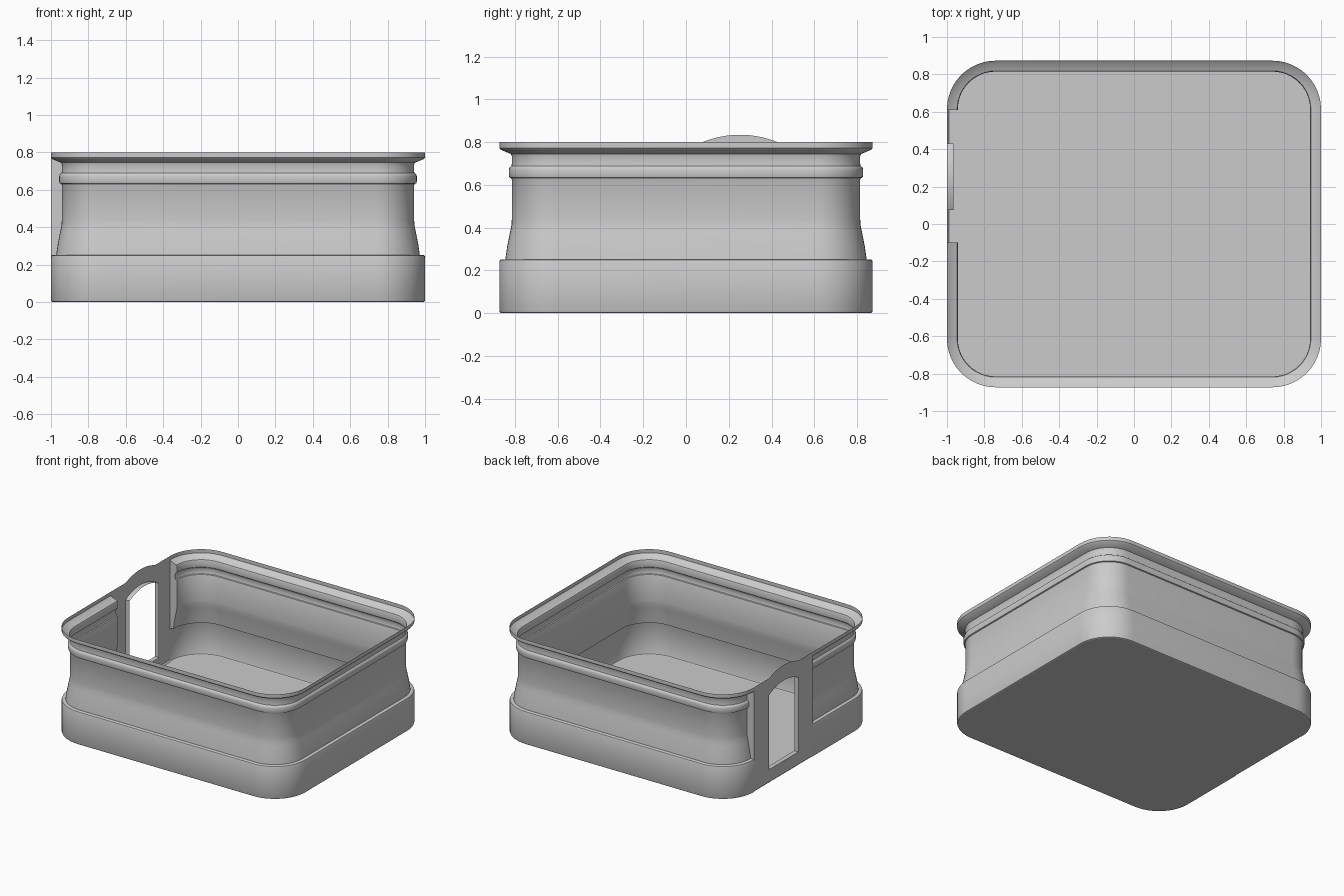
import bpy, bmesh, math
from mathutils import Vector

if "Cube" in bpy.data.objects:
    bpy.data.objects.remove(bpy.data.objects["Cube"])

HX, HY, R = 1.0, 0.873, 0.26        # half sizes and corner radius in plan
P0, P1 = -0.10, 0.61                # flat door panel span on the left side
D0, D1 = 0.075, 0.43                # doorway span
SILL, TOP = 0.105, 0.80
MID = (D0 + D1) / 2

# wall profile: (inset from outer face, height)
PROFILE = [(0.01, 0), (0.003, 0.003), (0, 0.01), (0, 0.242), (0.003, 0.249), (0.01, 0.252),
           (0.028, 0.252), (0.036, 0.31), (0.050, 0.38), (0.057, 0.415), (0.058, 0.44),
           (0.058, 0.625), (0.055, 0.632), (0.047, 0.635), (0.044, 0.645), (0.044, 0.672),
           (0.047, 0.682), (0.057, 0.690), (0.058, 0.70), (0.058, 0.735), (0.054, 0.745),
           (0.006, 0.765), (0, 0.772), (0, TOP)]


def face(bm, pts, out):
    """Add a polygon whose normal agrees with the direction out."""
    f = bm.faces.new([bm.verts.new(p) for p in pts])
    f.normal_update()
    if f.normal.dot(Vector(out)) < 0:
        f.normal_flip()


def finish(name, bm):
    bmesh.ops.remove_doubles(bm, verts=bm.verts, dist=0.0004)
    me = bpy.data.meshes.new(name)
    bm.to_mesh(me)
    bm.free()
    ob = bpy.data.objects.new(name, me)
    bpy.context.collection.objects.link(ob)
    bpy.ops.object.select_all(action='DESELECT')
    ob.select_set(True)
    bpy.context.view_layer.objects.active = ob
    bpy.ops.object.shade_smooth_by_angle(angle=math.radians(35))
    return ob


def plan(inset):
    """Open rounded-rectangle path from one side of the panel round to the other."""
    pts = [(-HX + inset, P0)]
    for sx, sy, start in ((-1, -1, 180), (1, -1, 270), (1, 1, 0), (-1, 1, 90)):
        for i in range(13):
            a = math.radians(start + 90 * i / 12)
            pts.append((sx * (HX - R) + (R - inset) * math.cos(a),
                        sy * (HY - R) + (R - inset) * math.sin(a)))
    pts.append((-HX + inset, P1))
    return pts


# shell wall swept round the plan
bm = bmesh.new()
rings = [[(x, y, z) for x, y in plan(o)] for o, z in PROFILE]
for a, b in zip(rings, rings[1:]):
    for i in range(len(a) - 1):
        mid = Vector(a[i]) + Vector(a[i + 1])
        n = Vector((0, 0, 0.001)) + Vector((a[i + 1][1] - a[i][1], a[i][0] - a[i + 1][0], 0))
        face(bm, [a[i], a[i + 1], b[i + 1], b[i]], n)
finish("shell_wall", bm)

# floor
bm = bmesh.new()
face(bm, rings[0], (0, 0, -1))
finish("floor", bm)

# returns joining the recessed wall to the flush panel
bm = bmesh.new()
for y, s in ((P0, -1), (P1, 1)):
    face(bm, [(-HX + o, y, z) for o, z in PROFILE[3:-1]], (0, s, 0))
finish("panel_returns", bm)


# door panel with arched opening and raised crown
def arc(y, base, rise):
    t = (y - MID) / ((D1 - D0) / 2)
    return base + rise * (1 - t * t)


ds = [D0 + (D1 - D0) * i / 16 for i in range(17)]
ys = [P0] + ds + [P1]
bm = bmesh.new()
OUT = (-1, 0, 0)


def strip(y0, y1, lo, hi):
    face(bm, [(-HX, y0, lo(y0)), (-HX, y1, lo(y1)), (-HX, y1, hi(y1)), (-HX, y0, hi(y0))], OUT)


def low(y): return 0.01
def sill(y): return SILL
def lintel(y): return arc(y, 0.672, 0.046)
def crown(y): return TOP + (max(0, arc(y, 0, 0.035)))


for a, b in zip(ys, ys[1:]):
    face(bm, [(-HX + 0.01, a, 0), (-HX + 0.01, b, 0), (-HX, b, 0.01), (-HX, a, 0.01)], (-1, 0, -1))
    if D0 <= a and b <= D1:
        strip(a, b, low, sill)
        strip(a, b, lintel, crown)
    else:
        strip(a, b, low, crown)
finish("door_panel", bm)

# doorway reveal and crown top, turned inward
bm = bmesh.new()
loop = [(D0, SILL)] + [(y, lintel(y)) for y in ds] + [(D1, SILL)]
crown_edge = [(y, crown(y)) for y in ds]


def inward(path, out=None):
    for (y0, z0), (y1, z1) in zip(path, path[1:]):
        n = out or (0, MID - (y0 + y1) / 2, 0.4 - (z0 + z1) / 2)
        face(bm, [(-HX, y0, z0), (-HX, y1, z1),
                  (-HX + 0.035, y1, z1), (-HX + 0.035, y0, z0)], n)


inward(loop + loop[:1])
finish("door_reveal", bm)
